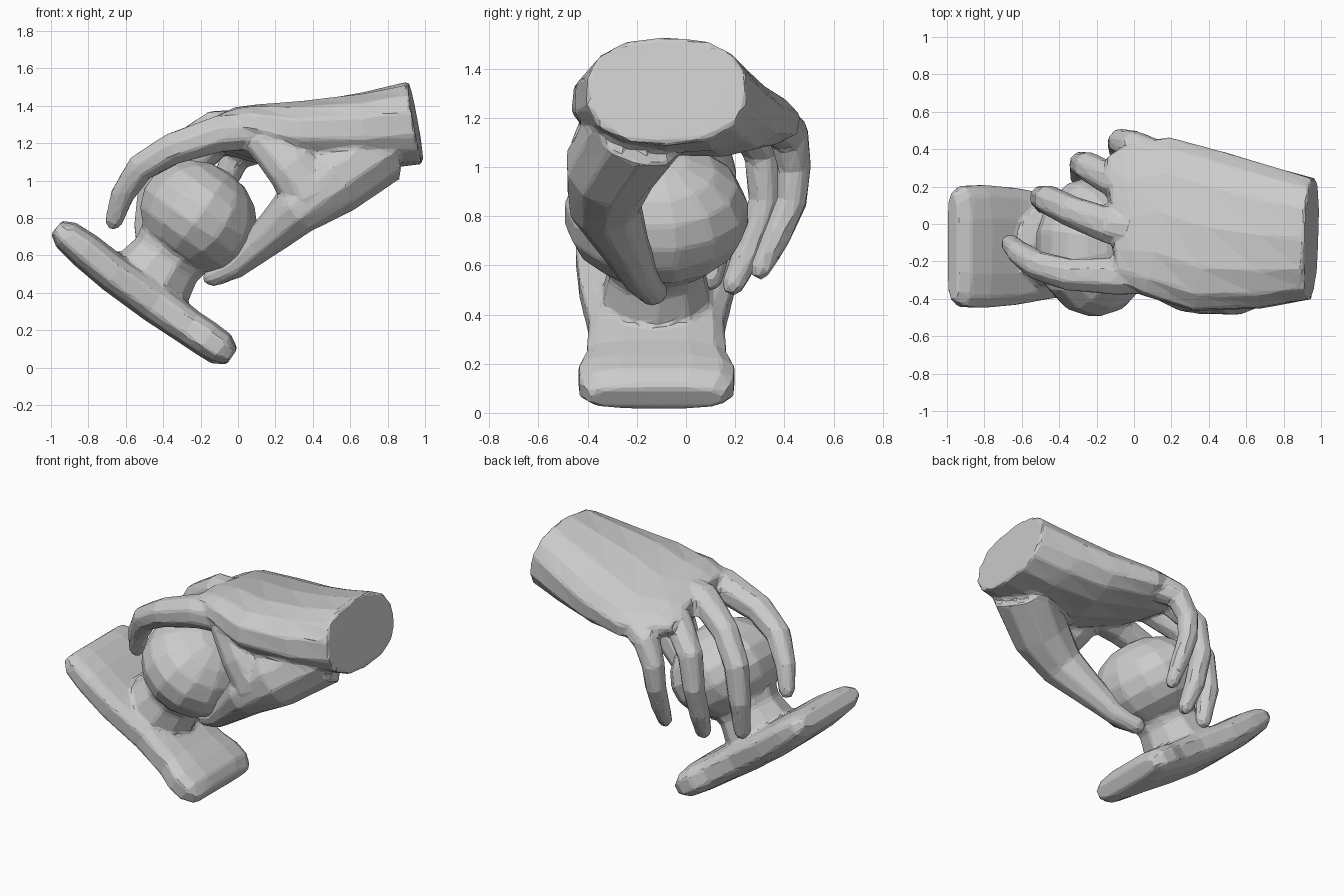
import bpy, bmesh
from math import sin, cos, pi, atan2, copysign
from mathutils import Vector, Matrix


def loft(bm, stations, sides=10, square=1.0, round_start=False, round_end=True):
    """Skin rings along a path. Station: x, y, z, half width, half depth, roll."""
    st = [tuple(s) + (s[3], 0)[len(s) - 4:] if len(s) < 6 else tuple(s) for s in stations]
    pts = [Vector(s[:3]) for s in st]
    rings = []
    for i, (p, s) in enumerate(zip(pts, st)):
        t = (pts[min(i + 1, len(pts) - 1)] - pts[max(i - 1, 0)]).normalized()
        y = Vector((0, 1, 0))
        n = (y - t * y.dot(t)).normalized()
        b = t.cross(n)
        n, b = n * cos(s[5]) + b * sin(s[5]), b * cos(s[5]) - n * sin(s[5])
        rings.append((p, n, b, s[3], s[4]))
        if (i == 0 and round_start) or (i == len(pts) - 1 and round_end):
            r = min(s[3], s[4])
            d = t * (r * 0.75) * (-1 if i == 0 else 1)
            rings.insert(0 if i == 0 else len(rings),
                         (p + d, n, b, s[3] - 0.45 * r, s[4] - 0.45 * r))

    def pw(v):
        return copysign(abs(v) ** square, v)
    loops = []
    for p, n, b, w, h in rings:
        angles = [2 * pi * (k + 0.5) / sides for k in range(sides)]
        loops.append([bm.verts.new(p + n * w * pw(cos(a)) + b * h * pw(sin(a))) for a in angles])
    faces = [bm.faces.new(loops[0][::-1]), bm.faces.new(loops[-1])]
    for a, c in zip(loops, loops[1:]):
        for k in range(sides):
            j = (k + 1) % sides
            faces.append(bm.faces.new((a[k], a[j], c[j], c[k])))
    bmesh.ops.recalc_face_normals(bm, faces=faces)


def fuse(name, bm, ratio, smooth):
    """Blend overlapping parts into one faceted skin."""
    me = bpy.data.meshes.new(name)
    bm.to_mesh(me)
    bm.free()
    ob = bpy.data.objects.new(name, me)
    bpy.context.collection.objects.link(ob)
    m = ob.modifiers.new("fuse", 'REMESH')
    m.mode = 'VOXEL'
    m.voxel_size = 0.016
    m = ob.modifiers.new("soften", 'SMOOTH')
    m.iterations = smooth
    m = ob.modifiers.new("facets", 'DECIMATE')
    m.ratio = ratio
    return ob


# Hand
bm = bmesh.new()
# Wrist and back of the hand, tilting down toward the little finger
loft(bm, [(0.95, -0.08, 1.31, 0.33, 0.225, 0),
          (0.70, -0.07, 1.265, 0.39, 0.21, 0.05),
          (0.40, -0.04, 1.235, 0.44, 0.19, 0.1),
          (0.12, 0.04, 1.245, 0.44, 0.14, 0.16),
          (-0.04, 0.03, 1.265, 0.39, 0.11, 0.16)], sides=14, square=0.85)
# Thumb with its fleshy base
loft(bm, [(0.75, -0.19, 1.17, 0.21, 0.2), (0.50, -0.31, 0.99, 0.19, 0.19),
          (0.31, -0.33, 0.84, 0.15, 0.14), (0.14, -0.25, 0.68, 0.105, 0.1),
          (-0.02, -0.18, 0.54, 0.075, 0.07), (-0.14, -0.13, 0.485, 0.06, 0.055)])
# Web between thumb and index finger
loft(bm, [(0.40, -0.36, 0.92, 0.13, 0.16), (0.28, -0.36, 1.08, 0.11, 0.14),
          (0.14, -0.32, 1.24, 0.08, 0.12)])
# Fingers: index, middle, ring, little
for path in (
    [(0.10, -0.27, 1.27, .11), (-0.10, -0.28, 1.25, .105), (-0.35, -0.27, 1.17, .09),
     (-0.52, -0.22, 1.07, .08), (-0.62, -0.15, 0.92, .066), (-0.665, -0.10, 0.78, .05)],
    [(0.10, -0.05, 1.28, .11), (-0.13, -0.01, 1.28, .10), (-0.34, 0.07, 1.15, .085),
     (-0.46, 0.13, 0.98, .08), (-0.49, 0.14, 0.76, .07), (-0.48, 0.10, 0.54, .052)],
    [(0.08, 0.16, 1.25, .10), (-0.11, 0.23, 1.21, .09), (-0.25, 0.31, 1.06, .08),
     (-0.28, 0.32, 0.86, .07), (-0.28, 0.26, 0.67, .065), (-0.26, 0.19, 0.52, .05)],
    [(0.12, 0.35, 1.19, .10), (-0.01, 0.42, 1.13, .085), (-0.07, 0.44, 1.00, .073),
     (-0.08, 0.43, 0.86, .066), (-0.07, 0.37, 0.72, .06), (-0.06, 0.30, 0.58, .045)]):
    loft(bm, path, sides=8)
fuse("hand", bm, 0.06, 2)

# Door knob on its tilted plate
bm = bmesh.new()
Y = -0.12
# Plate: wide lobes at both ends, waisted in the middle
loft(bm, [(-0.92, Y, 0.71, 0.33, 0.085), (-0.82, Y, 0.63, 0.335, 0.1),
          (-0.66, Y, 0.5, 0.32, 0.105), (-0.44, Y, 0.345, 0.28, 0.11),
          (-0.26, Y, 0.215, 0.29, 0.1), (-0.17, Y, 0.155, 0.325, 0.1),
          (-0.09, Y, 0.1, 0.32, 0.095)],
     sides=12, square=0.6, round_start=True)
# Neck
loft(bm, [(-0.53, Y, 0.37, 0.29), (-0.46, Y, 0.47, 0.23),
          (-0.38, Y, 0.58, 0.2), (-0.28, Y, 0.72, 0.24)], sides=10, round_end=False)
# Knob
bmesh.ops.create_uvsphere(
    bm, u_segments=14, v_segments=9, radius=1,
    matrix=Matrix.Translation((-0.21, Y, 0.81)) @ Matrix.Rotation(atan2(0.585, 0.81), 4, 'Y')
    @ Matrix.Diagonal((0.335, 0.38, 0.285, 1)))
fuse("door_knob", bm, 0.05, 1)
